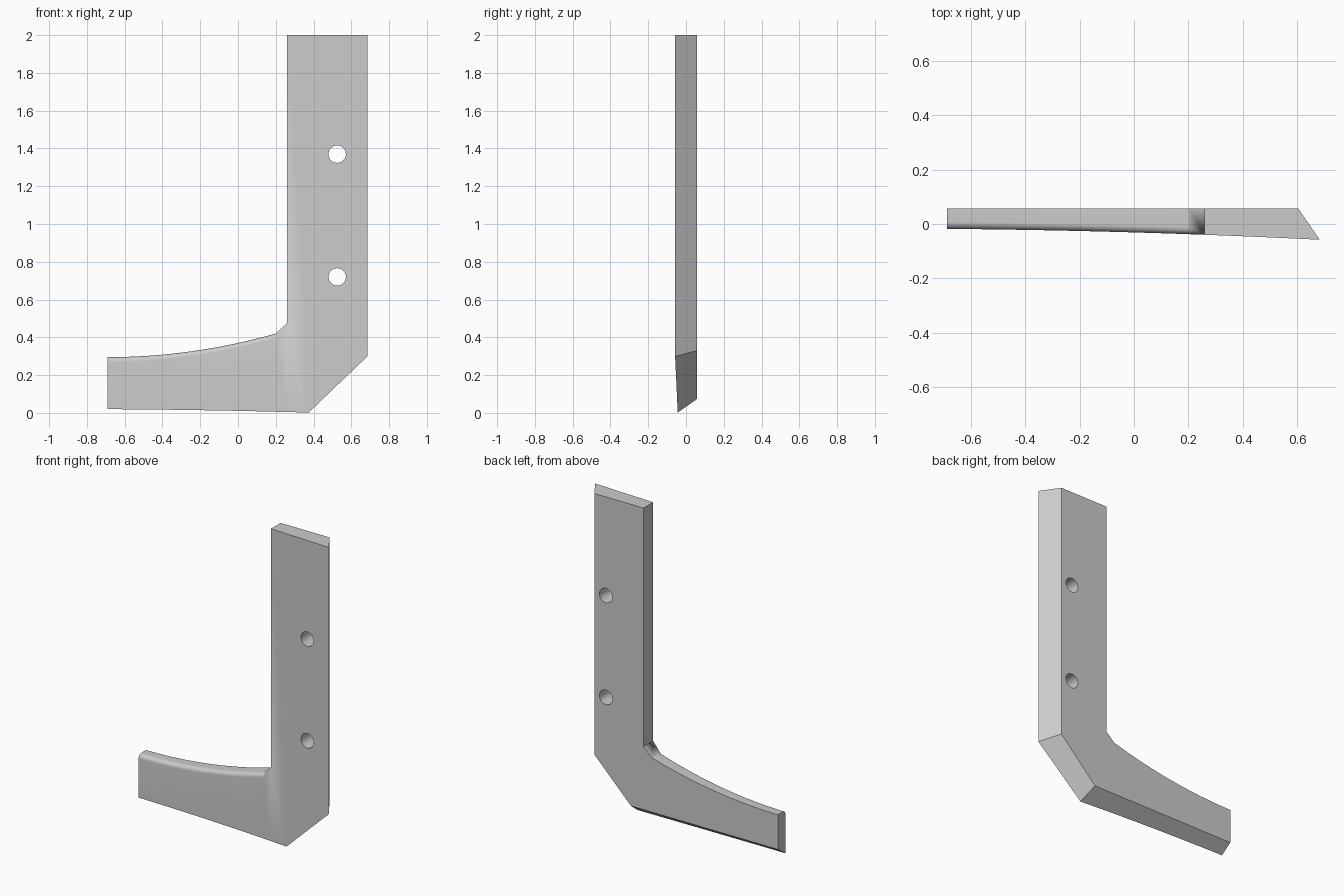
import bpy
import bmesh
import math
from mathutils import Vector

cube = bpy.data.objects.get("Cube")
if cube:
    bpy.data.objects.remove(cube, do_unlink=True)

BACK = 0.058        # flat rear plane
LEFT, INNER, RIGHT = -0.69, 0.26, 0.685
SHELF, TOP = 0.475, 2.0
SLOPE = 0.7         # undercut of the outer edges per unit of depth
ROUND_STEPS = 8


def front_y(x):
    """Gently bowed front surface."""
    u = (x - LEFT) / (RIGHT - LEFT)
    return -0.018 - 0.012 * u - 0.028 * u * u


def section(x, shelf, top, r=0.0, skew=0.0):
    """Closed cross-section at x, from the rear bottom round to the front bottom."""
    xf = x + skew
    yf = front_y(xf)
    low = 0.073
    pts = [(x, BACK, low), (x, BACK, shelf), (x, BACK, top)]
    for i in range(ROUND_STEPS + 1):
        a = math.pi / 2 * i / ROUND_STEPS
        pts.append((xf, yf + r - r * math.sin(a), top - r + r * math.cos(a)))
    pts.append((xf, yf, min(shelf, top - r)))
    pts.append((xf, yf, low - SLOPE * (BACK - yf)))
    return pts


# Stations: curved arm, small corner chamfer, then the upright
stations = []
steps = 20
for i in range(steps + 1):
    u = i / steps
    z = 0.295 + 0.125 * u * u
    stations.append(section(LEFT + 0.89 * u, z, z, 0.026))
stations.append(section(INNER, SHELF, SHELF))
for x in (INNER, 0.36, 0.46, 0.56):
    stations.append(section(x, SHELF, TOP))
stations.append(section(0.605, SHELF, TOP, skew=RIGHT - 0.605))

# Loft the stations into one solid
bm = bmesh.new()
rings = [[bm.verts.new(p) for p in s] for s in stations]
n = len(rings[0])
for a, b in zip(rings, rings[1:]):
    for i in range(n):
        j = (i + 1) % n
        bm.faces.new((a[i], a[j], b[j], b[i]))
bm.faces.new(rings[0])
bm.faces.new(rings[-1][::-1])
bmesh.ops.remove_doubles(bm, verts=bm.verts, dist=0.0001)

# Slanted cut across the lower outer corner
bmesh.ops.bisect_plane(bm, geom=bm.verts[:] + bm.edges[:] + bm.faces[:],
                       plane_co=Vector((0.605, BACK, 0.33)),
                       plane_no=Vector((1, 0.957, -1)).normalized(),
                       clear_outer=True)
bmesh.ops.holes_fill(bm, edges=[e for e in bm.edges if e.is_boundary], sides=0)
bmesh.ops.recalc_face_normals(bm, faces=bm.faces)

mesh = bpy.data.meshes.new("bracket_blade")
bm.to_mesh(mesh)
bm.free()
blade = bpy.data.objects.new("bracket_blade", mesh)
bpy.context.collection.objects.link(blade)

# Grey metal
metal = bpy.data.materials.new("grey_metal")
metal.use_nodes = True
grey = (0.6, 0.6, 0.6, 1)
metal.diffuse_color = grey
metal.node_tree.nodes["Principled BSDF"].inputs["Base Color"].default_value = grey
mesh.materials.append(metal)

# Two bolt holes
for z in (0.72, 1.37):
    bpy.ops.mesh.primitive_cylinder_add(vertices=40, radius=0.046, depth=0.5,
                                        location=(0.525, 0, z),
                                        rotation=(math.pi / 2, 0, 0))
    cutter = bpy.context.object
    cutter.name = "hole_cutter"
    cutter.hide_render = True
    cutter.data.materials.append(metal)
    bpy.context.view_layer.objects.active = blade
    mod = blade.modifiers.new("bolt_hole", 'BOOLEAN')
    mod.operation = 'DIFFERENCE'
    mod.solver = 'EXACT'
    mod.object = cutter
    bpy.ops.object.modifier_apply(modifier=mod.name)
    bpy.data.objects.remove(cutter, do_unlink=True)

# Smooth the rounded edge and holes, keep the corners crisp
bpy.ops.object.select_all(action='DESELECT')
blade.select_set(True)
bpy.context.view_layer.objects.active = blade
bpy.ops.object.shade_smooth_by_angle(angle=math.radians(25))
